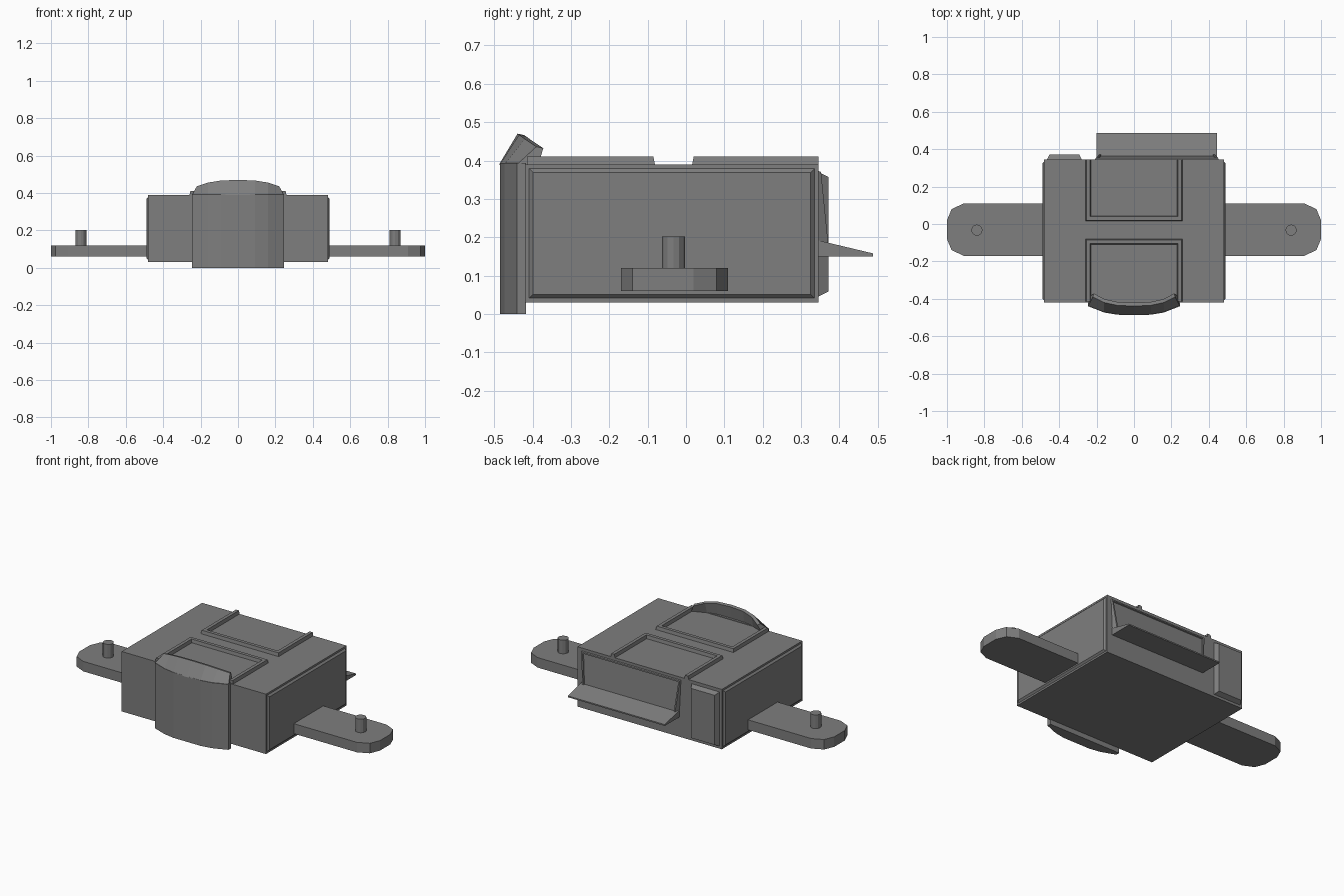
import bpy, bmesh
from mathutils import Vector

cube = bpy.data.objects.get("Cube")
if cube:
    bpy.data.objects.remove(cube, do_unlink=True)

grey = bpy.data.materials.new("plain grey")
grey.use_nodes = True
grey.diffuse_color = (0.21, 0.21, 0.21, 1)
grey.node_tree.nodes["Principled BSDF"].inputs["Base Color"].default_value = (0.21, 0.21, 0.21, 1)


def finish(name, bm):
    bmesh.ops.recalc_face_normals(bm, faces=bm.faces)
    mesh = bpy.data.meshes.new(name)
    bm.to_mesh(mesh)
    bm.free()
    mesh.materials.append(grey)
    obj = bpy.data.objects.new(name, mesh)
    bpy.context.collection.objects.link(obj)
    return obj


def loft(name, rings):
    """Closed solid through a list of equal-length point rings."""
    bm = bmesh.new()
    loops = [[bm.verts.new(p) for p in ring] for ring in rings]
    for a, b in zip(loops, loops[1:]):
        for i in range(len(a)):
            j = (i + 1) % len(a)
            bm.faces.new((a[i], a[j], b[j], b[i]))
    bm.faces.new(loops[0])
    bm.faces.new(loops[-1])
    return finish(name, bm)


def prism_z(name, outline, z0, z1):
    return loft(name, [[(x, y, z) for x, y in outline] for z in (z0, z1)])


def panel(name, centre, u, v, n, half_u, half_v, depth, bevel):
    """Raised plate with sloping edges; u, v span it and n points out."""
    c, u, v, n = map(Vector, (centre, u, v, n))
    corners = ((-1, -1), (1, -1), (1, 1), (-1, 1))
    return loft(name, [[c + u * a * (half_u - s) + v * b * (half_v - s) + n * d
                        for a, b in corners]
                       for s, d in ((0, 0), (bevel, depth))])


# Main box
prism_z("body", [(-.48, -.42), (.48, -.42), (.48, .345), (-.48, .345)], .03, .39)

# Side panels, arms and pegs, one of each per side
arm = [(.47, -.17), (.91, -.17), (.975, -.14), (1, -.08),
       (1, .02), (.975, .08), (.91, .11), (.47, .11)]
for side, s in (("left", 1), ("right", -1)):
    panel(side + "_side_panel", (s * .479, -.037, .21), (0, 1, 0), (0, 0, 1), (s, 0, 0),
          .373, .17, .011, .011)
    prism_z(side + "_arm", [(s * x, y) for x, y in arm], .06, .12)
    bm = bmesh.new()
    bmesh.ops.create_cone(bm, cap_ends=True, segments=12, radius1=.03, radius2=.03, depth=.09)
    bmesh.ops.translate(bm, verts=bm.verts, vec=(s * .84, -.033, .157))
    finish(side + "_peg", bm)


# U-shaped ridges on the roof, mitred at the corners
def roof_ridge(name, y_open, y_closed):
    d = 1 if y_closed > y_open else -1
    section = ((0, .385), (.005, .41), (.025, .41), (.03, .385))
    rings = []
    for sx, y in ((-1, y_open), (-1, y_closed), (1, y_closed), (1, y_open)):
        rings.append([(sx * (.26 - o), y - d * o if y == y_closed else y, z)
                      for o, z in section])
    loft(name, rings)


roof_ridge("front_roof_ridge", -.415, -.08)
roof_ridge("rear_roof_ridge", .345, .015)

# Curved front shield
half = [(.09, -.485), (.16, -.473), (.245, -.44)]
arc = [(-x, y) for x, y in reversed(half)] + half
prism_z("front_shield", [(-.245, -.417)] + arc + [(.245, -.417)], 0, .393)

# Lip leaning back over the top of the shield
lip_half = [(0, -.487, -.439, .47), (.09, -.485, -.435, .467),
            (.16, -.473, -.42, .456), (.245, -.44, -.39, .436)]
stations = [(-x, *r) for x, *r in reversed(lip_half[1:])] + lip_half
rings = []
for x, y_low, y_top, z_top in stations:
    k = .9 if abs(x) > .2 else 1
    rings.append([(x, y_low, .39), (x * k, y_top, z_top),
                  (x * k * .97, y_top + .018, z_top - .004),
                  (x * .96, y_low + .055, .388)])
loft("shield_lip", rings)

# Raised plate on the rear
panel("rear_plate", (-.372, .344, .208), (1, 0, 0), (0, 0, 1), (0, 1, 0),
      .093, .163, .028, .014)

# Sloping rear hatch with a sunken face
bm = bmesh.new()
back = [bm.verts.new(p) for p in ((-.21, .34, .375), (.455, .34, .375),
                                  (.445, .34, .17), (-.2, .34, .17))]
front = [bm.verts.new(p) for p in ((-.205, .352, .37), (.45, .352, .37),
                                   (.43, .372, .17), (-.185, .372, .17))]
bm.faces.new(back)
face = bm.faces.new(front)
for i in range(4):
    j = (i + 1) % 4
    bm.faces.new((back[i], back[j], front[j], front[i]))
bmesh.ops.recalc_face_normals(bm, faces=bm.faces)
bmesh.ops.inset_region(bm, faces=[face], thickness=.012, depth=0)
bmesh.ops.inset_region(bm, faces=[face], thickness=.003, depth=-.007)
finish("rear_hatch", bm)

# Wedge-shaped rear tray
tray = [(.34, .15), (.487, .15), (.487, .158), (.34, .193)]
loft("rear_tray", [[(x, y, z) for y, z in tray] for x in (-.2, .445)])
